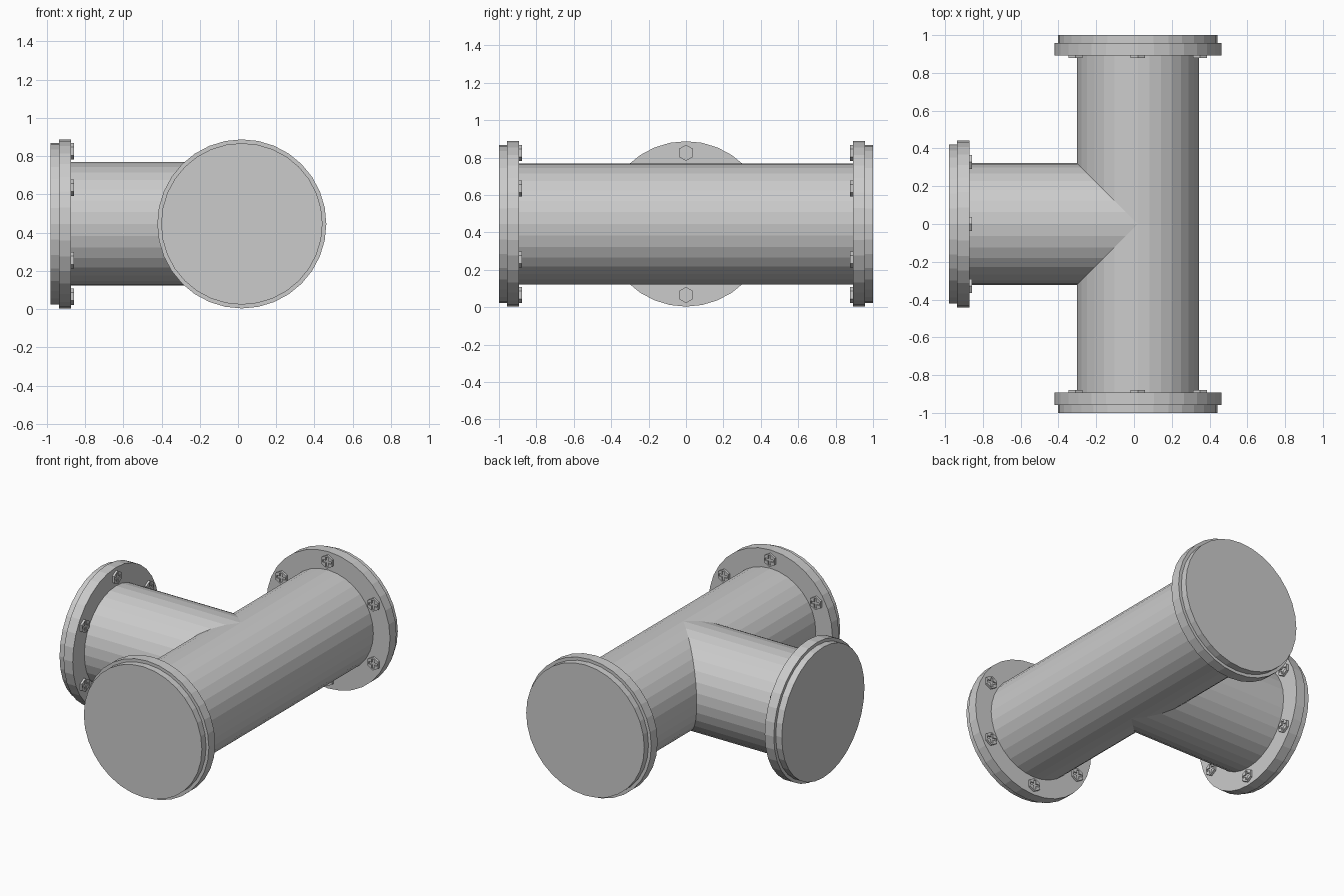
import bpy, bmesh, math
from mathutils import Matrix, Vector

if "Cube" in bpy.data.objects:
    bpy.data.objects.remove(bpy.data.objects["Cube"])

CENTRE = Vector((0.02, 0, 0.445))
SIDES = 32
PIPE_R = 0.323


def finish(bm, name):
    bmesh.ops.recalc_face_normals(bm, faces=bm.faces)
    mesh = bpy.data.meshes.new(name)
    bm.to_mesh(mesh)
    bm.free()
    ob = bpy.data.objects.new(name, mesh)
    bpy.context.collection.objects.link(ob)
    return ob


def frame(direction):
    # local z points out of the port, local y points up
    z = Vector(direction)
    y = Vector((0, 0, 1))
    rot = Matrix((y.cross(z), y, z)).transposed().to_4x4()
    return Matrix.Translation(CENTRE) @ rot


def cylinder(bm, r, z0, z1, sides=SIDES, caps=True):
    return bmesh.ops.create_cone(
        bm, cap_ends=caps, segments=sides, radius1=r, radius2=r,
        depth=z1 - z0, matrix=Matrix.Translation((0, 0, (z0 + z1) / 2)))["verts"]


def flange(name, mat):
    # stepped collar revolved around the port axis
    bm = bmesh.new()
    profile = [(0.442, 0.892), (0.442, 0.957), (0.422, 0.957), (0.422, 1.0)]
    rings = []
    for r, z in profile:
        rings.append([bm.verts.new((r * math.cos(a), r * math.sin(a), z))
                      for a in (i * math.tau / SIDES for i in range(SIDES))])
    for a, b in zip(rings, rings[1:]):
        for i in range(SIDES):
            j = (i + 1) % SIDES
            bm.faces.new((a[i], a[j], b[j], b[i]))
    bm.faces.new(rings[0])
    bm.faces.new(rings[-1])
    finish(bm, name).matrix_world = mat


def bolt_mesh():
    # hexagonal head with a cross slot cut into its face
    bm = bmesh.new()
    cylinder(bm, 0.043, -0.014, 0.004, 6)
    head = finish(bm, "bolt_head")
    bm = bmesh.new()
    w, l = 0.008, 0.03
    pts = [(w, w), (w, l), (-w, l), (-w, w), (-l, w), (-l, -w),
           (-w, -w), (-w, -l), (w, -l), (w, -w), (l, -w), (l, w)]
    face = bm.faces.new([bm.verts.new((x, y, -0.03)) for x, y in pts])
    top = bmesh.ops.extrude_face_region(bm, geom=[face])["geom"]
    bmesh.ops.translate(bm, vec=(0, 0, 0.023),
                        verts=[v for v in top if isinstance(v, bmesh.types.BMVert)])
    cutter = finish(bm, "slot_cutter")
    mod = head.modifiers.new("slot", 'BOOLEAN')
    mod.operation, mod.solver, mod.object = 'DIFFERENCE', 'EXACT', cutter
    bpy.context.view_layer.update()
    mesh = bpy.data.meshes.new_from_object(
        head.evaluated_get(bpy.context.evaluated_depsgraph_get()))
    bpy.data.objects.remove(head)
    bpy.data.objects.remove(cutter)
    return mesh


ports = {"front": (0, -1, 0), "back": (0, 1, 0), "branch": (-1, 0, 0)}

# straight main pipe
bm = bmesh.new()
cylinder(bm, PIPE_R, -0.91, 0.91)
finish(bm, "main_pipe").matrix_world = frame(ports["back"])

# branch pipe, mitred onto the main pipe
bm = bmesh.new()
for v in cylinder(bm, PIPE_R, 0, 0.91, caps=False):
    if v.co.z < 0.1:
        v.co.z = abs(v.co.x)
finish(bm, "branch_pipe").matrix_world = frame(ports["branch"])

# flanges with six bolts each
bolt = bolt_mesh()
for port, direction in ports.items():
    mat = frame(direction)
    flange(port + "_flange", mat)
    for i in range(6):
        a = math.pi / 2 + i * math.pi / 3
        ob = bpy.data.objects.new(f"{port}_bolt_{i + 1}", bolt)
        bpy.context.collection.objects.link(ob)
        ob.matrix_world = mat @ Matrix.Translation(
            (0.38 * math.cos(a), 0.38 * math.sin(a), 0.892))
